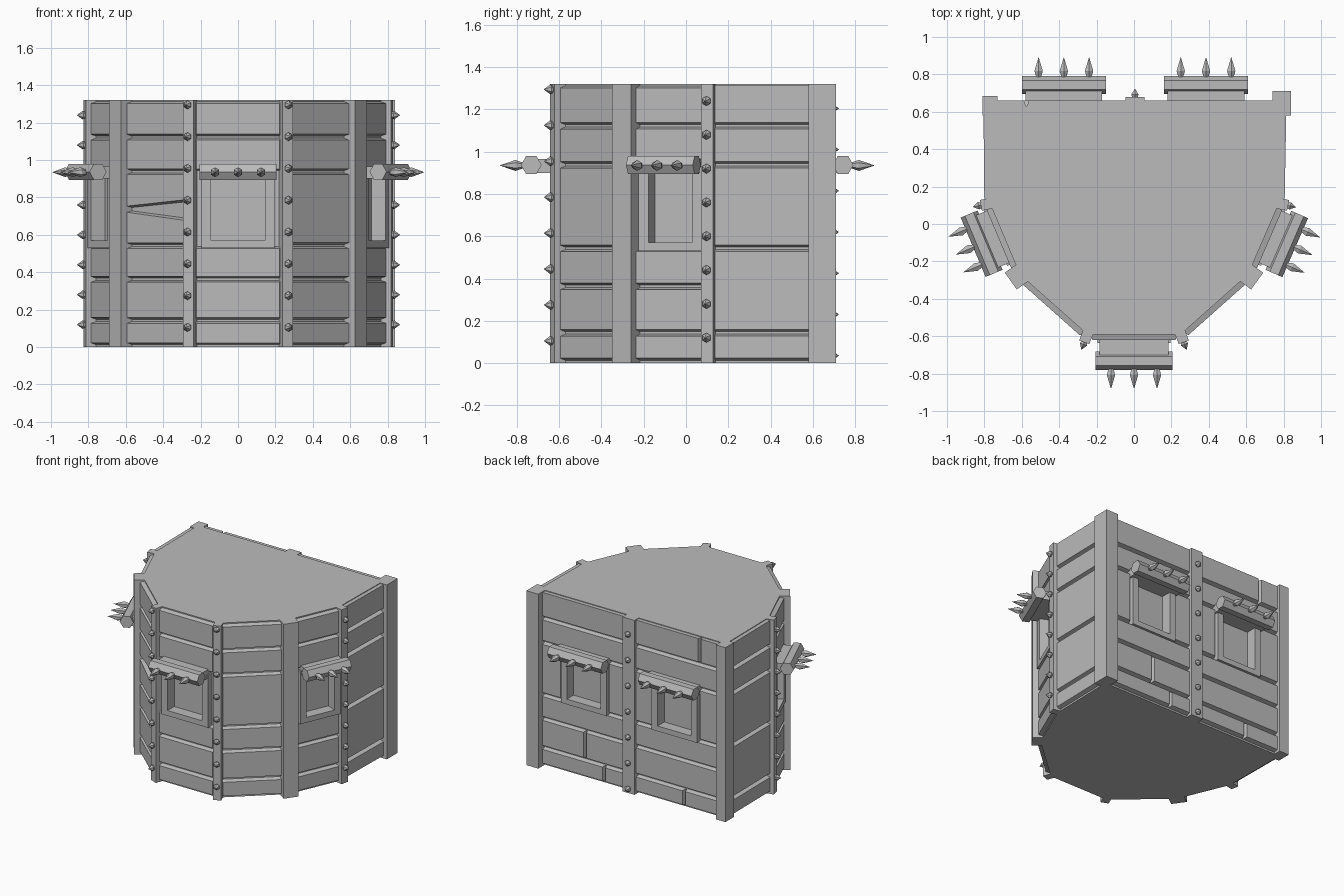
import bpy, bmesh
from mathutils import Matrix, Vector

if "Cube" in bpy.data.objects:
    bpy.data.objects.remove(bpy.data.objects["Cube"], do_unlink=True)

GREY = (0.5, 0.5, 0.5, 1)
mat = bpy.data.materials.new("plain grey")
mat.use_nodes = True
mat.diffuse_color = GREY
mat.node_tree.nodes["Principled BSDF"].inputs["Base Color"].default_value = GREY

H = 1.32
# Footprint of the core, counter-clockwise from the front
P = [Vector((x, y, 0)) for x, y in [
    (-.25, -.59), (.25, -.59), (.61, -.27), (.775, .11),
    (.785, .63), (-.775, .63), (-.77, .11), (-.61, -.27)]]


def finish(name, bm):
    bmesh.ops.recalc_face_normals(bm, faces=bm.faces)
    mesh = bpy.data.meshes.new(name)
    bm.to_mesh(mesh)
    bm.free()
    mesh.materials.append(mat)
    ob = bpy.data.objects.new(name, mesh)
    bpy.context.collection.objects.link(ob)
    return ob


def frame(origin, outward):
    """Local x runs along the wall, local -y points outward."""
    n = Vector(outward).normalized()
    up = Vector((0, 0, 1))
    t = up.cross(n)
    return Matrix.Translation(origin) @ Matrix((t, -n, up)).transposed().to_4x4()


def wall(i):
    a, b = P[i], P[(i + 1) % len(P)]
    d = b - a
    return frame((a + b) / 2, (d.y, -d.x, 0)), d.length / 2


def corner(i):
    n = sum((wall(k)[0].to_3x3() @ Vector((0, -1, 0)) for k in (i - 1, i)), Vector())
    return frame(P[i], n)


def prism(bm, m, quad, d0, d1, inset=0, top_inset=None):
    """Quad in wall coordinates, pushed out from d0 to d1 with a chamfered face."""
    cu = sum(u for u, z in quad) / 4
    cz = sum(z for u, z in quad) / 4
    ti = inset if top_inset is None else top_inset
    back = [bm.verts.new(m @ Vector((u, -d0, z))) for u, z in quad]
    face = [bm.verts.new(m @ Vector((u + (inset if u < cu else -inset), -d1,
                                     z + (inset if z < cz else -ti)))) for u, z in quad]
    bm.faces.new(back)
    bm.faces.new(face)
    for k in range(4):
        j = (k + 1) % 4
        bm.faces.new((back[k], back[j], face[j], face[k]))


def box(bm, m, u0, u1, z0, z1, d0, d1, inset=0, top_inset=None):
    prism(bm, m, [(u0, z0), (u1, z0), (u1, z1), (u0, z1)], d0, d1, inset, top_inset)


def spike(bm, m, u, z, d, neck, radius, base, tip):
    """Flared base and a pointed tip facing outward."""
    turn = Matrix.Rotation(1.5707963, 4, 'X')
    for r1, r2, start, length in ((neck, radius, 0, base), (radius, 0, base, tip)):
        place = Matrix.Translation((u, -(d + start + length / 2), z))
        bmesh.ops.create_cone(bm, cap_ends=True, segments=6, radius1=r1, radius2=r2,
                              depth=length, matrix=m @ place @ turn)


# Solid core
bm = bmesh.new()
low = [bm.verts.new(p) for p in P]
high = [bm.verts.new(p + Vector((0, 0, H))) for p in P]
bm.faces.new(low)
bm.faces.new(high)
for k in range(len(P)):
    j = (k + 1) % len(P)
    bm.faces.new((low[k], low[j], high[j], high[k]))
core = finish("core", bm)

# Windows: wall, centre, half width of awning, awning distance
windows = [("front", 0, 0, .205, .142), ("left", 2, .025, .172, .125),
           ("right", 6, -.025, .172, .125),
           ("back_left", 4, -.38, .225, .113), ("back_right", 4, .38, .225, .113)]
cut = bmesh.new()
for name, i, c, half, out in windows:
    m, _ = wall(i)
    m = m @ Matrix.Translation((c, 0, 0))
    w = half - .01 if i != 4 else .19
    hole = w - .05
    box(cut, m, -hole, hole, .57, .9, -.035, .1)
    bm = bmesh.new()
    box(bm, m, -w, -hole, .53, .93, -.01, .045)
    box(bm, m, hole, w, .53, .93, -.01, .045)
    box(bm, m, -hole, hole, .53, .57, -.01, .045)
    finish(name + "_window_frame", bm)
    # Six-sided awning bar on a lintel
    bm = bmesh.new()
    box(bm, m, -half + .02, half - .02, .9, .965, -.01, out)
    turn = Matrix.Rotation(1.5707963, 4, 'Y')
    bmesh.ops.create_cone(bm, cap_ends=True, segments=6, radius1=.049, radius2=.049,
                          depth=half * 2,
                          matrix=m @ Matrix.Translation((0, -out, .937)) @ turn)
    finish(name + "_awning", bm)
    bm = bmesh.new()
    for s in (-1, 0, 1):
        spike(bm, m, s * half * .6, .935, out + .04, .014, .026, .035, .075)
    finish(name + "_awning_spikes", bm)

cutter = finish("window_cutter", cut)
cutter.hide_render = True
mod = core.modifiers.new("window_recesses", 'BOOLEAN')
mod.operation = 'DIFFERENCE'
mod.solver = 'EXACT'
mod.object = cutter
bpy.context.view_layer.objects.active = core
bpy.ops.object.modifier_apply(modifier=mod.name)
bpy.data.objects.remove(cutter, do_unlink=True)

# Horizontal boards
ROWS = [(.01, .14), (.145, .36), (.365, .54), (.545, .935), (.94, 1.12), (1.125, 1.315)]
SIDE_ROWS = [ROWS[0], (.145, .54)] + ROWS[3:]
names = ["front", "front_left", "left_window", "left_side", "back",
         "right_side", "right_window", "front_right"]
for i, name in enumerate(names):
    m, half = wall(i)
    bm = bmesh.new()
    plain = i in (3, 4, 5)
    a, b = -half + .015, half - .015
    for k, (z0, z1) in enumerate(SIDE_ROWS if i in (3, 5) else ROWS):
        spans = [(a, b)]
        middle = (z0, z1) == ROWS[3]
        if middle and i in (0, 2, 6):
            continue
        if middle and i == 7:
            # Cracked board
            prism(bm, m, [(a, z0), (b, z0), (b, .69), (a, .735)], -.01, .03, .012)
            prism(bm, m, [(a, .74), (b, .775), (b, z1), (a, z1)], -.01, .03, .012)
            continue
        if i == 4:
            # Back rows are broken by the middle post, windows and butt joints
            cuts = {0: [-.22, 0, .45], 1: [-.38, 0], 5: [0, .58]}.get(k, [0])
            ends = [a] + cuts + [b]
            spans = list(zip(ends, ends[1:]))
            if middle:
                spans = [(a, -.57), (-.19, 0), (0, .19), (.57, b)]
        for u0, u1 in spans:
            box(bm, m, u0, u1, z0, z1, -.01, .03, .013,
                0 if plain and z1 > 1.3 else None)
    finish(name + "_boards", bm)

# Posts: wide front corners and heavy back corners
for name, i in (("left_front_post", 2), ("right_front_post", 7)):
    bm = bmesh.new()
    box(bm, corner(i), -.055, .055, 0, H, -.02, .06)
    finish(name, bm)
for name, x0, x1, y1 in (("left_back_post", .74, .84, .71), ("right_back_post", -.81, -.73, .685)):
    bm = bmesh.new()
    box(bm, Matrix(), x0, x1, 0, H, -y1, -.58)
    finish(name, bm)

# Narrow studded posts
low_studs = [.105 + .17 * k for k in range(8)]
side_studs = [.12 + .16 * k for k in range(8)]
back_studs = [.035 + .195 * k for k in range(7)]
for name, m, half, out, studs in (
        ("front_left_post", corner(1), .029, .045, low_studs),
        ("front_right_post", corner(0), .029, .045, low_studs),
        ("left_side_post", corner(3), .029, .05, side_studs),
        ("right_side_post", corner(6), .029, .05, side_studs),
        ("back_post", wall(4)[0], .05, .05, back_studs)):
    bm = bmesh.new()
    box(bm, m, -half, half, 0, H, -.03, out)
    finish(name, bm)
    bm = bmesh.new()
    for z in studs:
        spike(bm, m, 0, z, out, .018, .023, .012, .032)
    finish(name + "_studs", bm)
